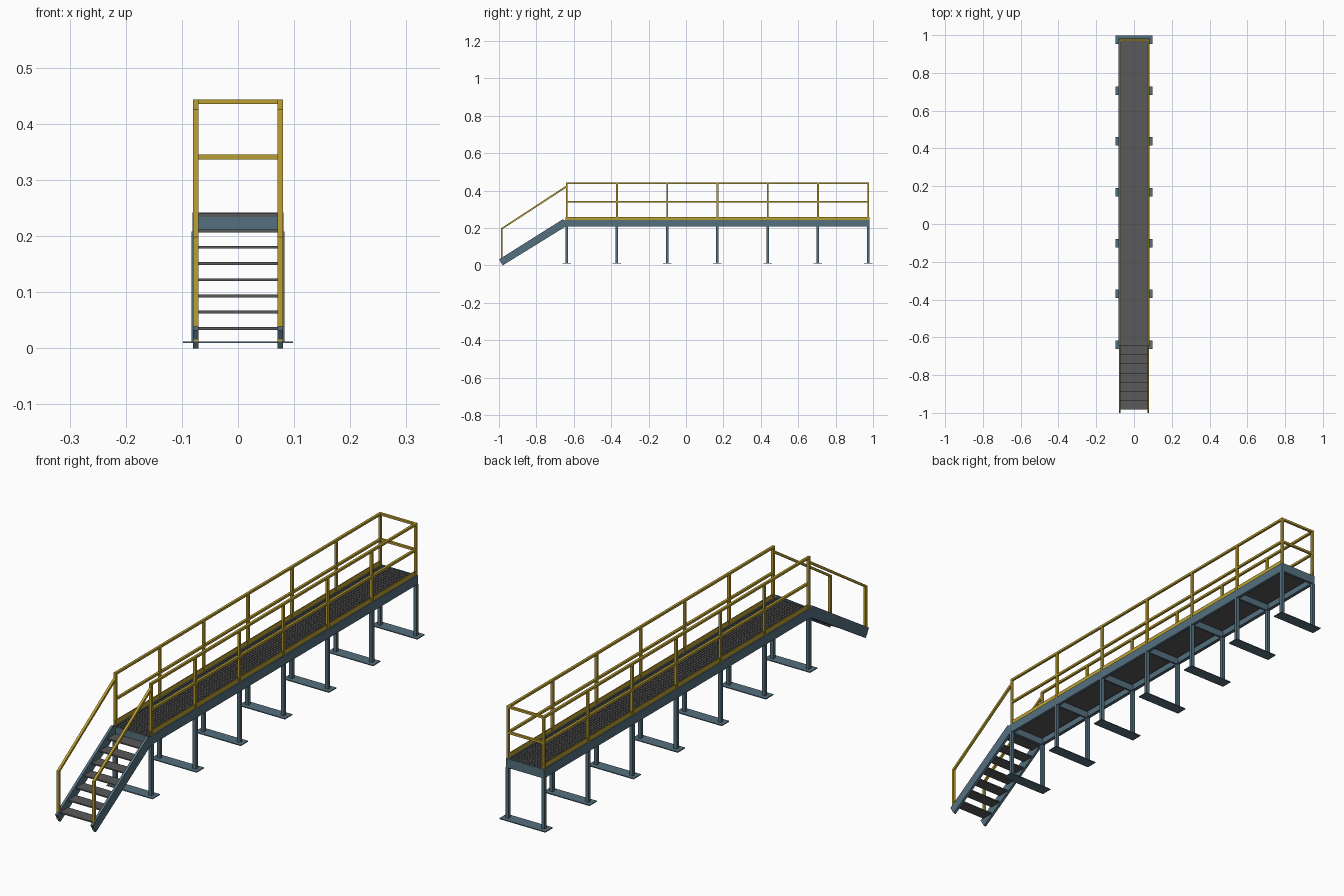
import bpy, bmesh, math
from mathutils import Vector

if "Cube" in bpy.data.objects:
    bpy.data.objects.remove(bpy.data.objects["Cube"])


def material(name, color):
    m = bpy.data.materials.new(name)
    m.diffuse_color = (*color, 1)
    m.use_nodes = True
    m.node_tree.nodes["Principled BSDF"].inputs["Base Color"].default_value = m.diffuse_color
    return m


STEEL = material("blue_steel", (0.09, 0.16, 0.21))
YELLOW = material("safety_yellow", (0.50, 0.35, 0.03))
GREY = material("dark_grating", (0.10, 0.10, 0.10))


def finish(name, bm, mat):
    bmesh.ops.recalc_face_normals(bm, faces=bm.faces)
    me = bpy.data.meshes.new(name)
    bm.to_mesh(me)
    bm.free()
    me.materials.append(mat)
    ob = bpy.data.objects.new(name, me)
    bpy.context.collection.objects.link(ob)
    return ob


def add_box(bm, x0, x1, y0, y1, z0, z1):
    vs = bmesh.ops.create_cube(bm, size=1)["verts"]
    for v in vs:
        v.co = Vector(((x0 + x1) / 2 + v.co.x * (x1 - x0),
                       (y0 + y1) / 2 + v.co.y * (y1 - y0),
                       (z0 + z1) / 2 + v.co.z * (z1 - z0)))


def boxes(name, mat, items):
    bm = bmesh.new()
    for b in items:
        add_box(bm, *b)
    return finish(name, bm, mat)


def side_prism(name, mat, pts, x0, x1):
    """Extrude a (y, z) outline from x0 to x1."""
    bm = bmesh.new()
    f = bm.faces.new([bm.verts.new((x0, y, z)) for y, z in pts])
    r = bmesh.ops.extrude_face_region(bm, geom=[f])
    for g in r["geom"]:
        if isinstance(g, bmesh.types.BMVert):
            g.co.x = x1
    return finish(name, bm, mat)


Y0, Y1 = -0.645, 0.98          # platform ends
FRAMES = [-0.638 + i * 0.2687 for i in range(7)]
DECK = 0.241
RW = 0.0047                    # half width of railing tubes

# Deck plate with raised grating bars
deck = [(-0.071, 0.071, Y0, Y1, 0.234, 0.2395)]
n = 100
for i in range(n):
    y = Y0 + 0.003 + i * (Y1 - Y0 - 0.006) / (n - 1)
    deck.append((-0.071, 0.071, y - 0.0012, y + 0.0012, 0.2385, DECK))
for i in range(13):
    x = -0.066 + i * 0.011
    deck.append((x - 0.001, x + 0.001, Y0, Y1, 0.2385, DECK + 0.0004))
boxes("deck_grating", GREY, deck)

# Side beams, built as channels opening inward
for s, side in ((-1, "left"), (1, "right")):
    xo, xi, xf = s * 0.081, s * 0.077, s * 0.069
    boxes(side + "_side_beam", STEEL, [
        (min(xo, xi), max(xo, xi), Y0, Y1, 0.207, 0.242),
        (min(xo, xf), max(xo, xf), Y0, Y1, 0.207, 0.210),
        (min(xo, xf), max(xo, xf), Y0, Y1, 0.239, 0.242)])

# End beams and cross beams over each leg frame
boxes("end_beams", STEEL, [(-0.077, 0.077, Y0, Y0 + 0.005, 0.207, 0.235),
                           (-0.081, 0.081, Y1 - 0.005, Y1 + 0.001, 0.207, 0.242)])
boxes("cross_beams", STEEL,
      [(-0.077, 0.077, y - 0.004, y + 0.004, 0.207, 0.234) for y in FRAMES])

# Leg frames: two legs on one shared foot plate
for i, y in enumerate(FRAMES):
    boxes("leg_frame_%d" % (i + 1), STEEL, [
        (-0.083, -0.070, y - 0.0065, y + 0.0065, 0.012, 0.208),
        (0.070, 0.083, y - 0.0065, y + 0.0065, 0.012, 0.208),
        (-0.098, 0.098, y - 0.0225, y + 0.0225, 0.009, 0.0125)])

# Platform railing with posts, top rail, mid rail and kick plate
for s, side in ((-1, "left"), (1, "right")):
    x = s * 0.0755
    rail = [(x - RW, x + RW, y - RW, y + RW, 0.241, 0.436) for y in FRAMES]
    for z in (0.4395, 0.341):
        h = 0.0042
        rail.append((x - RW, x + RW, FRAMES[0] - RW, FRAMES[-1] + RW, z - h, z + h))
    boxes(side + "_railing", YELLOW, rail)
    a, b = sorted((s * 0.0735, s * 0.0765))
    boxes(side + "_kick_plate", YELLOW, [(a, b, Y0, Y1, 0.241, 0.260)])
boxes("end_railing", YELLOW,
      [(-0.0755, 0.0755, FRAMES[-1] - RW, FRAMES[-1] + RW, z - 0.0042, z + 0.0042)
       for z in (0.4395, 0.341)])

# Stair stringers, end post and sloping handrail
for s, side in ((-1, "left"), (1, "right")):
    a, b = sorted((s * 0.0705, s * 0.0805))
    side_prism(side + "_stringer", STEEL,
               [(-0.98, 0.0), (-1.0, 0.032), (-0.66, 0.246),
                (-0.645, 0.240), (-0.645, 0.207)], a, b)
    x = s * 0.0755
    boxes(side + "_stair_post", YELLOW,
          [(x - RW, x + RW, -0.985 - RW, -0.985 + RW, 0.012, 0.194)])
    side_prism(side + "_stair_handrail", YELLOW,
               [(-0.990, 0.188), (-0.990, 0.198), (-0.640, 0.427), (-0.640, 0.416)],
               x - RW, x + RW)

# Stair treads
boxes("stair_treads", GREY,
      [(-0.071, 0.071, -0.983 + i * 0.0482, -0.983 + (i + 1) * 0.0482,
        0.033 + i * 0.0289, 0.038 + i * 0.0289) for i in range(7)])
